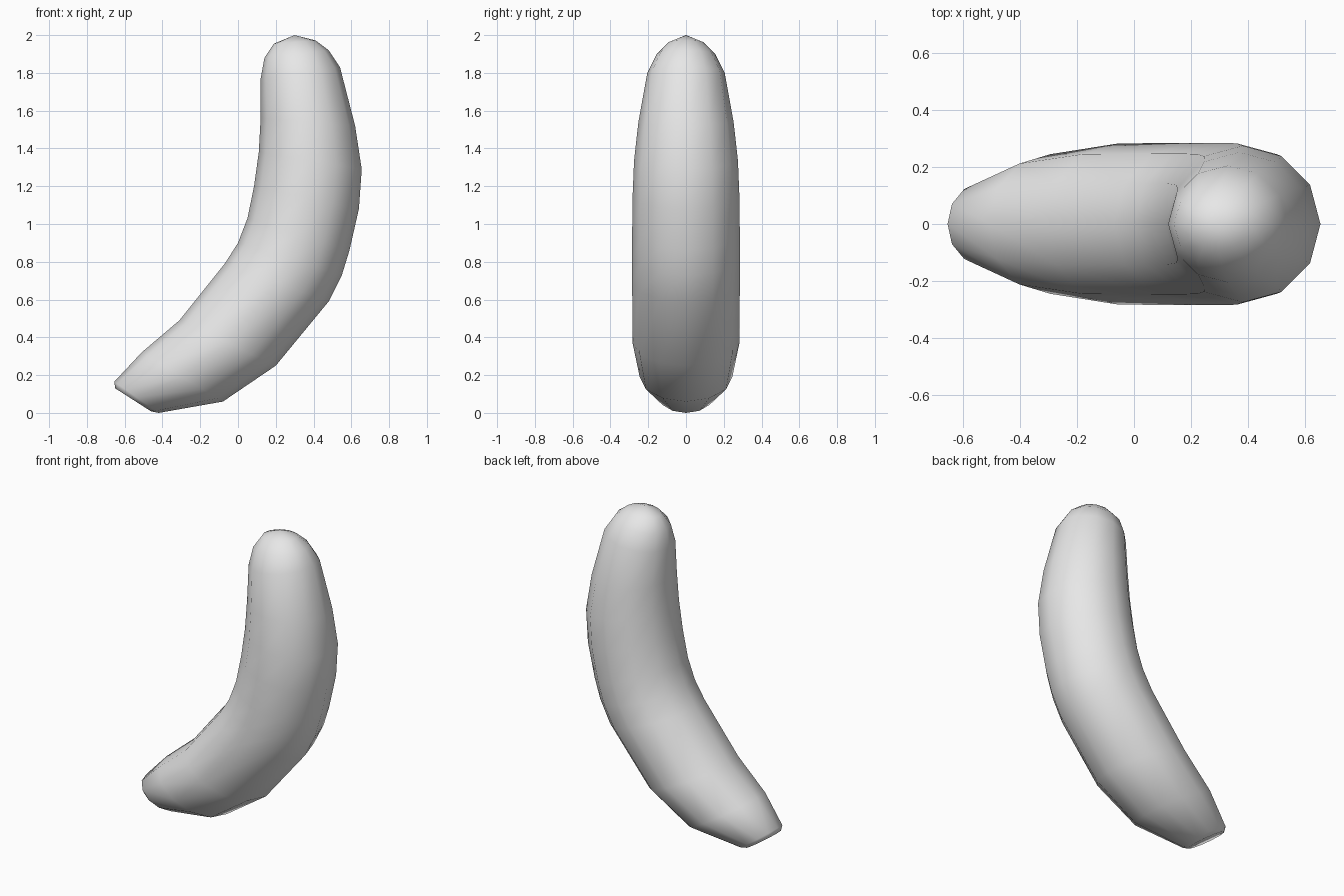
import bpy
import bmesh
from math import cos, sin, tau
from mathutils import Vector

cube = bpy.data.objects.get("Cube")
if cube:
    bpy.data.objects.remove(cube, do_unlink=True)

SIDES = 12

# Cross-sections: inner-curve x, z, outer-curve x, z, half width in y
SECTIONS = [
    (-.65, .13, -.46, .008, .12),
    (-.655, .165, -.42, 0, .142),
    (-.51, .32, -.08, .06, .245),
    (-.31, .49, .2, .25, .283),
    (-.07, .79, .48, .59, .285),
    (0, .9, .55, .73, .285),
    (.05, 1.03, .59, .86, .285),
    (.085, 1.2, .64, 1.08, .283),
    (.11, 1.38, .655, 1.29, .275),
    (.12, 1.56, .62, 1.52, .252),
    (.12, 1.77, .54, 1.83, .205),
    (.14, 1.88, .48, 1.92, .155),
    (.19, 1.955, .41, 1.972, .09),
]
TIP = Vector((.3, 0, 2))

gray = bpy.data.materials.new("plain gray")
gray.use_nodes = True
color = (.8, .8, .8, 1)
gray.diffuse_color = color
gray.node_tree.nodes["Principled BSDF"].inputs["Base Color"].default_value = color

# Curved fruit body lofted through the sections
bm = bmesh.new()
rings = []
for xi, zi, xo, zo, width in SECTIONS:
    inner, outer = Vector((xi, 0, zi)), Vector((xo, 0, zo))
    middle, half = (inner + outer) / 2, (outer - inner) / 2
    side = Vector((0, width, 0))
    rings.append([bm.verts.new(middle + half * cos(tau * i / SIDES) + side * sin(tau * i / SIDES))
                  for i in range(SIDES)])
for low, high in zip(rings, rings[1:]):
    for i in range(SIDES):
        j = (i + 1) % SIDES
        bm.faces.new((low[i], low[j], high[j], high[i]))

# Flat stub end and rounded tip
bm.faces.new(rings[0])
tip = bm.verts.new(TIP)
for i in range(SIDES):
    bm.faces.new((rings[-1][i], rings[-1][(i + 1) % SIDES], tip))
bmesh.ops.recalc_face_normals(bm, faces=bm.faces[:])

mesh = bpy.data.meshes.new("banana_body")
bm.to_mesh(mesh)
bm.free()
mesh.materials.append(gray)
body = bpy.data.objects.new("banana_body", mesh)
bpy.context.collection.objects.link(body)
bpy.context.view_layer.objects.active = body
body.select_set(True)
bpy.ops.object.shade_smooth()
